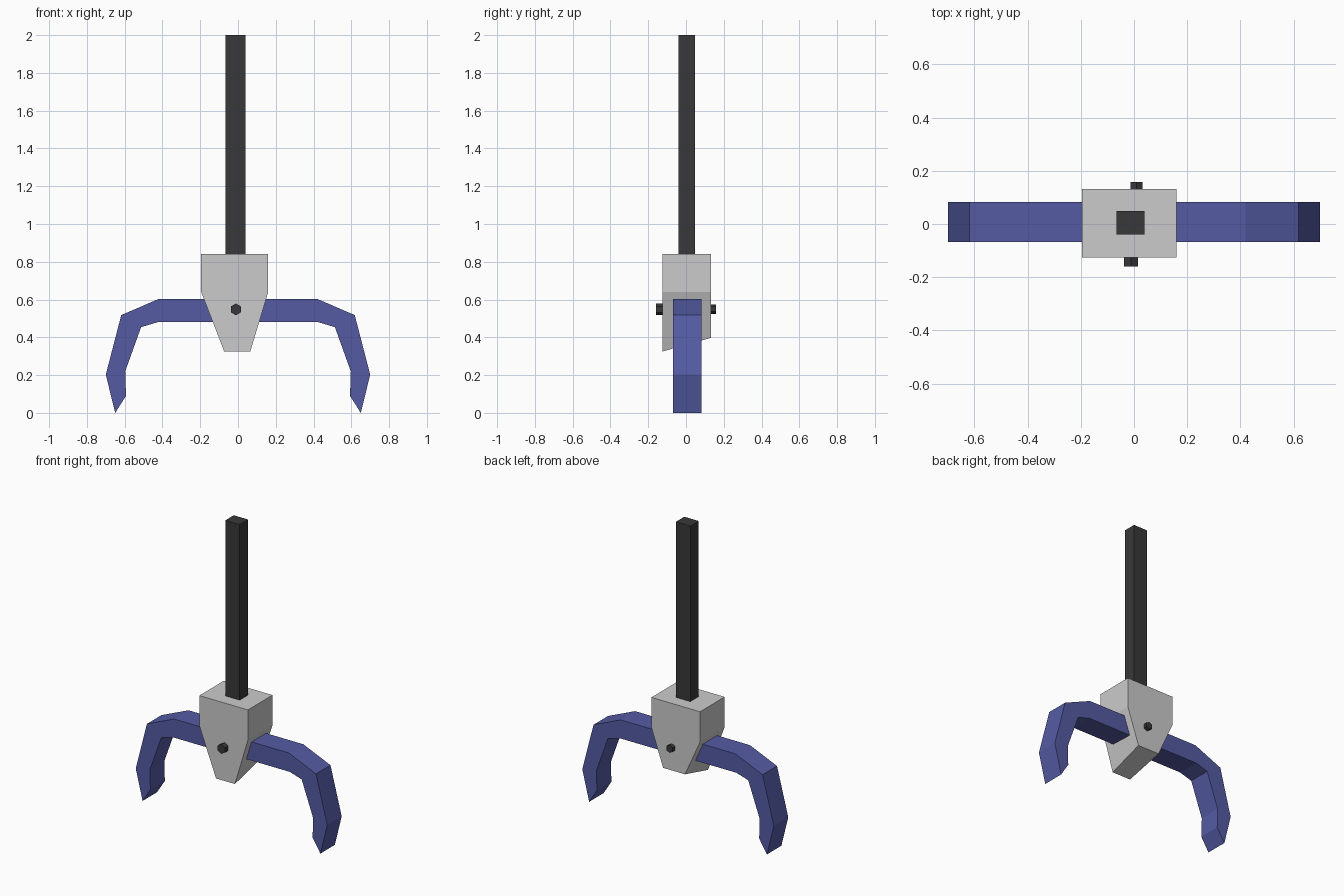
import bpy, math
from math import sin, cos, pi

if "Cube" in bpy.data.objects:
    bpy.data.objects.remove(bpy.data.objects["Cube"])


def material(name, rgb):
    m = bpy.data.materials.new(name)
    m.diffuse_color = (*rgb, 1)
    m.use_nodes = True
    m.node_tree.nodes["Principled BSDF"].inputs["Base Color"].default_value = m.diffuse_color
    return m


def prism(name, front, back, y0, y1, mat=None):
    """Loft an (x, z) front outline at y0 to a back outline at y1."""
    n = len(front)
    verts = [(x, y0, z) for x, z in front] + [(x, y1, z) for x, z in back]
    faces = [tuple(range(n)), tuple(range(2 * n - 1, n - 1, -1))]
    faces += [((i + 1) % n, i, n + i, n + (i + 1) % n) for i in range(n)]
    mesh = bpy.data.meshes.new(name)
    mesh.from_pydata(verts, [], faces)
    ob = bpy.data.objects.new(name, mesh)
    bpy.context.collection.objects.link(ob)
    if mat:
        mesh.materials.append(mat)
    return ob


def hexagon(x, z, r):
    return [(x + r * sin(-i * pi / 3), z + r * cos(i * pi / 3)) for i in range(6)]


dark = material("dark", (0.04, 0.04, 0.04))
blue = material("blue", (0.09, 0.105, 0.37))

# Square shaft, sunk a little into the head
shaft = [(-0.065, 0.8), (0.04, 0.8), (0.04, 2.0), (-0.065, 2.0)]
prism("shaft", shaft, shaft, -0.04, 0.048, dark)

# Tapered head with a sloping underside
top = [(0.16, 0.64), (0.16, 0.84), (-0.195, 0.84), (-0.195, 0.64)]
prism("head", [(-0.073, 0.325), (0.065, 0.325)] + top,
      [(-0.085, 0.397), (0.075, 0.397)] + top, -0.125, 0.132)

# Pair of claws: one bent bar through the head, mirrored outline
right = [(0.425, 0.48), (0.513, 0.454), (0.597, 0.22), (0.593, 0.09),
         (0.65, 0.0), (0.70, 0.202), (0.618, 0.518), (0.42, 0.603)]
outline = right + [(-x, z) for x, z in reversed(right)]
prism("claws", outline, outline, -0.068, 0.083, blue)

# Hexagonal pivot pins on the front and back
front_pin, back_pin = hexagon(-0.011, 0.548, 0.031), hexagon(0.01, 0.549, 0.026)
prism("front_pin", front_pin, front_pin, -0.16, -0.1, dark)
prism("back_pin", back_pin, back_pin, 0.1, 0.158, dark)
